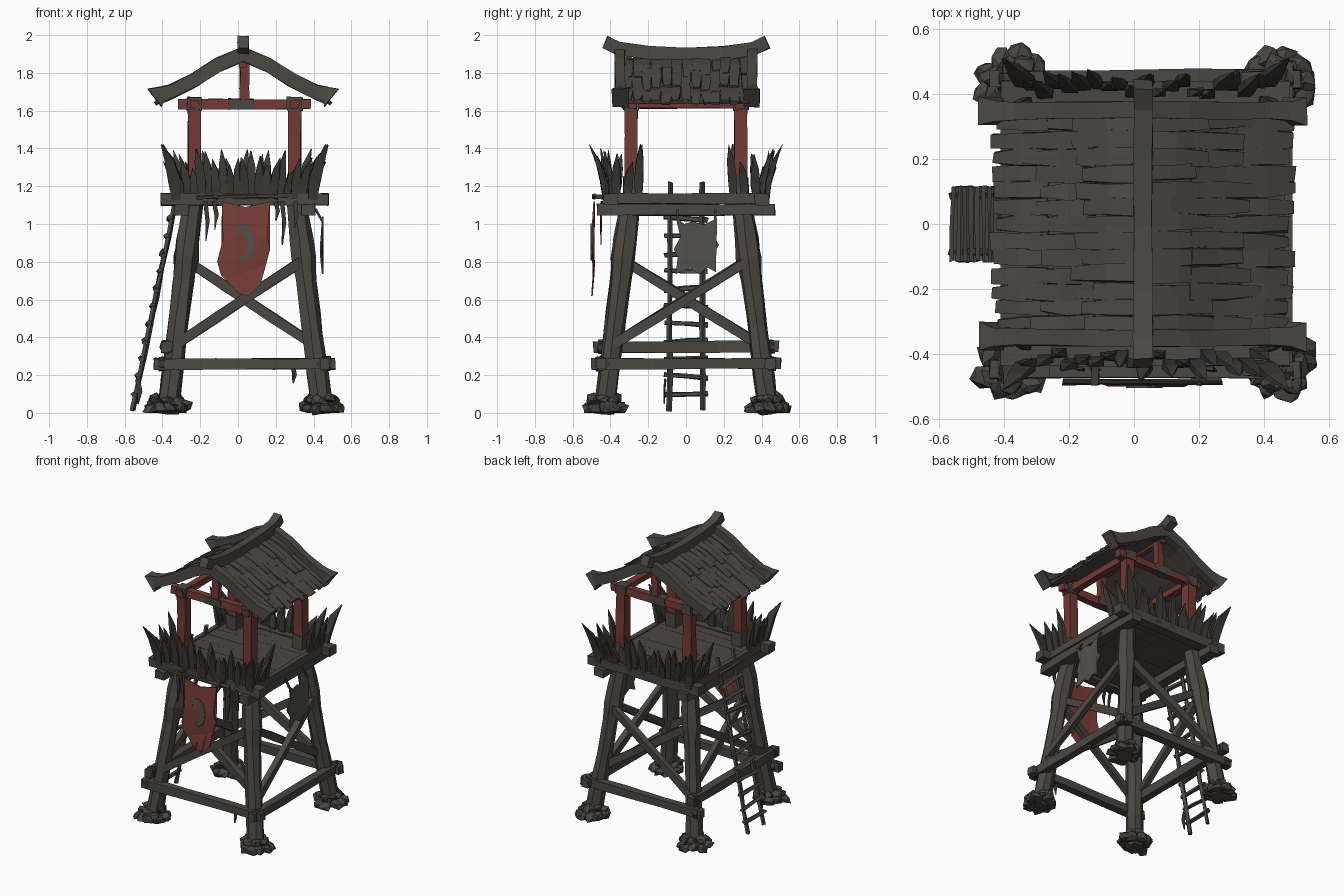
import bpy, bmesh, random
from math import sin, cos, tau, radians
from mathutils import Vector

random.seed(4)
if "Cube" in bpy.data.objects:
    bpy.data.objects.remove(bpy.data.objects["Cube"])

X, Y, Z = Vector((1, 0, 0)), Vector((0, 1, 0)), Vector((0, 0, 1))
CX = 0.035      # tower axis
RX = 0.027      # ridge axis
SIGNS = (-1, 1)


def material(name, r, g, b):
    mat = bpy.data.materials.new(name)
    mat.use_nodes = True
    mat.diffuse_color = (r, g, b, 1)
    mat.node_tree.nodes["Principled BSDF"].inputs["Base Color"].default_value = (r, g, b, 1)
    return mat


WOOD = material("weathered wood", 0.072, 0.065, 0.056)
DARK = material("charred wood", 0.045, 0.042, 0.037)
STONE = material("stone", 0.066, 0.061, 0.053)
PAINT = material("red painted wood", 0.17, 0.042, 0.034)
CLOTH = material("red cloth", 0.19, 0.047, 0.037)
HIDE = material("grey hide", 0.085, 0.082, 0.072)


def finish(name, bm, mat):
    bmesh.ops.recalc_face_normals(bm, faces=bm.faces)
    mesh = bpy.data.meshes.new(name)
    bm.to_mesh(mesh)
    bm.free()
    mesh.materials.append(mat)
    obj = bpy.data.objects.new(name, mesh)
    bpy.context.collection.objects.link(obj)


def wobble(amount):
    return Vector([random.uniform(-amount, amount) for _ in range(3)])


def sweep(bm, pts, w, h, sides=4, scales=None, ref=Z, rough=0.004):
    """Rough-hewn bar along a path; w lies across ref, h lies along it."""
    pts = [Vector(p) for p in pts]
    k = 0.707 if sides == 4 else 0.5
    rings = []
    for i, p in enumerate(pts):
        d = (pts[min(i + 1, len(pts) - 1)] - pts[max(i - 1, 0)]).normalized()
        side = d.cross(ref).normalized()
        up = side.cross(d)
        s = k * (scales[i] if scales else 1)
        angles = [tau * (j + 0.5) / sides for j in range(sides)]
        rings.append([bm.verts.new(p + side * cos(a) * w * s + up * sin(a) * h * s + wobble(rough))
                      for a in angles])
    for a, b in zip(rings, rings[1:]):
        for j in range(sides):
            n = (j + 1) % sides
            bm.faces.new((a[j], a[n], b[n], b[j]))
    bm.faces.new(rings[0])
    bm.faces.new(rings[-1])


def beam(bm, a, b, w, h, cuts=3, **kw):
    a, b = Vector(a), Vector(b)
    sweep(bm, [a.lerp(b, i / cuts) for i in range(cuts + 1)], w, h, **kw)


def single(name, mat, a, b, w, h, **kw):
    bm = bmesh.new()
    beam(bm, a, b, w, h, **kw)
    finish(name, bm, mat)


def plate(name, mat, outline, place, thick=0.008):
    """Thin ragged sheet; place maps (u, v, depth) to space."""
    bm = bmesh.new()
    front, back = [[bm.verts.new(place(u, v, t)) for u, v in outline] for t in (-thick / 2, thick / 2)]
    bm.faces.new(front)
    bm.faces.new(back[::-1])
    for i in range(len(front)):
        bm.faces.new((front[i - 1], front[i], back[i], back[i - 1]))
    bmesh.ops.triangulate(bm, faces=bm.faces)
    finish(name, bm, mat)


def leg_at(sx, sy, z):
    return Vector((CX + sx * (0.41 - 0.12 * z), sy * (0.435 - 0.125 * z), z))


# Legs with rubble footings
for sx in SIGNS:
    for sy in SIGNS:
        tag = ("front" if sy < 0 else "back") + ("_right" if sx < 0 else "_left")
        bm = bmesh.new()
        heights = (0, 0.2, 0.45, 0.7, 0.82, 0.92, 1.1)
        sweep(bm, [leg_at(sx, sy, z) for z in heights], 0.115, 0.115, 7,
              (1.05, 1, 0.95, 0.95, 1.15, 1.1, 0.95), Y, 0.006)
        finish(tag + "_leg", bm, WOOD)
        bm = bmesh.new()
        base = leg_at(sx, sy, 0)
        for count, radius, z, size in ((9, 0.08, 0.025, 0.038), (7, 0.058, 0.072, 0.03)):
            for i in range(count):
                a = tau * i / count
                c = base + Vector((cos(a) * radius, sin(a) * radius, z)) + wobble(0.012)
                rock = bmesh.ops.create_icosphere(bm, subdivisions=1, radius=size)["verts"]
                for v in rock:
                    v.co = c + Vector((v.co.x * 1.2, v.co.y * 1.2, v.co.z * 0.9)) + wobble(0.01)
                    v.co.z = max(v.co.z, 0)
        finish(tag + "_footing", bm, STONE)

# Rails, lashings and cross braces on all four sides
SIDES = {"front": ((-1, -1), (1, -1), -Y), "back": ((-1, 1), (1, 1), Y),
         "right": ((-1, -1), (-1, 1), -X), "left": ((1, -1), (1, 1), X)}
for tag, (a, b, out) in SIDES.items():
    z = 0.35 if tag == "right" else 0.26
    p, q = leg_at(*a, z) + out * 0.045, leg_at(*b, z) + out * 0.045
    along = (q - p).normalized()
    single(tag + "_rail", WOOD, p - along * 0.1, q + along * 0.1, 0.055, 0.058)
    bm = bmesh.new()
    for c in (p - along * 0.06, q + along * 0.06):
        beam(bm, c - along * 0.016, c + along * 0.016, 0.078, 0.078, 1, sides=7)
    finish(tag + "_lashings", bm, DARK)
    bm = bmesh.new()
    beam(bm, leg_at(*a, 0.36) + out * 0.03, leg_at(*b, 0.81) + out * 0.03, 0.04, 0.05)
    beam(bm, leg_at(*a, 0.81) - out * 0.02, leg_at(*b, 0.36) - out * 0.02, 0.04, 0.05)
    finish(tag + "_cross_brace", bm, WOOD)

# Platform
bm = bmesh.new()
for i in range(8):
    y = -0.35 + i * 0.1
    beam(bm, (CX - 0.37, y, 1.135), (CX + 0.37, y, 1.135), 0.099, 0.035, rough=0.001)
finish("floor_planks", bm, WOOD)
for s in SIGNS:
    single("platform_cross_beam", WOOD, (CX - 0.445, s * 0.4, 1.13), (CX + 0.445, s * 0.4, 1.13), 0.075, 0.062)
    single("platform_side_beam", WOOD, (CX + s * 0.335, -0.47, 1.075), (CX + s * 0.335, 0.47, 1.075), 0.075, 0.058)
    single("platform_edge_board", WOOD, (CX + s * 0.365, -0.43, 1.135), (CX + s * 0.365, 0.43, 1.135), 0.03, 0.055)


# Sharpened stakes
def stake(bm, x, y, height, lean, ref, width=0.048):
    pts = [Vector((x, y, 1.13)) + Z * height * t + Vector(lean) * t * t for t in (0, 0.35, 0.7, 1)]
    sweep(bm, pts, 0.028, width, 4, (0.7, 1, 0.8, 0.05), ref, 0.003)


for s, tag in ((-1, "front"), (1, "back")):
    bm = bmesh.new()
    for i in range(19):
        t = i / 9 - 1
        height = random.uniform(0.15, 0.27)
        stake(bm, CX + t * 0.34, s * random.uniform(0.39, 0.43), height,
              (t * 0.04 + random.uniform(-0.02, 0.02), s * random.uniform(0, 0.06), 0), X)
    for sx in SIGNS:
        stake(bm, CX + sx * 0.36, s * 0.43, 0.29, (sx * 0.08, s * 0.08, 0), X, 0.065)
        for y, height in ((0.37, 0.24), (0.31, 0.2), (0.25, 0.29)):
            stake(bm, CX + sx * 0.36, s * y, height, (sx * 0.07, -s * random.uniform(0, 0.03), 0), Y)
    finish(tag + "_stakes", bm, DARK)

# Roof posts, tie beams and plates
for sy in SIGNS:
    y = sy * 0.29
    for sx in SIGNS:
        x = CX + sx * 0.265
        single("roof_post", PAINT, (x, y, 1.15), (x, y, 1.63), 0.068, 0.066, ref=Y)
        single("post_boot", WOOD, (x, y, 1.15), (x, y, 1.25), 0.08, 0.08, cuts=1, ref=Y)
        single("post_cap", WOOD, (x - 0.04, y, 1.637), (x + 0.04, y, 1.637), 0.078, 0.068, cuts=1)
    single("tie_beam", PAINT, (CX - 0.35, y, 1.635), (CX + 0.35, y, 1.635), 0.05, 0.052)
    single("tie_sleeve", WOOD, (CX - 0.085, y, 1.635), (CX + 0.05, y, 1.635), 0.06, 0.055, cuts=1)
    single("king_post", PAINT, (CX, y, 1.64), (CX, y, 1.87), 0.05, 0.045, ref=Y)
    single("wall_plate", PAINT, (CX + sy * 0.265, -0.34, 1.635), (CX + sy * 0.265, 0.33, 1.635), 0.05, 0.045)
single("ridge_pole", PAINT, (RX, -0.33, 1.85), (RX, 0.33, 1.85), 0.04, 0.04)

# Roof: sagging slope profile as distance from ridge and height
SLOPE = ((0, 1.9), (0.13, 1.845), (0.26, 1.762), (0.38, 1.702), (0.443, 1.686), (0.467, 1.667))


def slope_z(d):
    for (a, za), (b, zb) in zip(SLOPE, SLOPE[1:]):
        if d <= b:
            return za + (zb - za) * (d - a) / (b - a)
    return SLOPE[-1][1]


for s, tag in ((-1, "right"), (1, "left")):
    bm = bmesh.new()
    sweep(bm, [(RX + s * d, 0, z - 0.034) for d, z in SLOPE[:4]] + [(RX + s * 0.435, 0, 1.643)],
          0.018, 0.65, ref=Y, rough=0)
    finish(tag + "_roof_deck", bm, WOOD)
    bm = bmesh.new()
    for row in range(3):
        for col in range(13):
            top = row * 0.145
            end = min(top + random.uniform(0.16, 0.22), random.uniform(0.44, 0.468))
            y = (col - 6) * 0.052 + random.uniform(-0.006, 0.006)
            lift = random.uniform(-0.006, 0.006)
            sweep(bm, [(RX + s * d, y, slope_z(d) - drop + lift)
                       for d, drop in ((top, 0.024), ((top + end) / 2, 0.016), (end, 0.012 if row < 2 else 0.03))],
                  0.018, 0.053, scales=(1, 1, random.uniform(0.55, 0.95)), ref=Y, rough=0.004)
    finish(tag + "_shingles", bm, WOOD)
    for sy in SIGNS:
        bm = bmesh.new()
        sweep(bm, [(RX + s * d, sy * (0.352 - 0.01 * d), z) for d, z in SLOPE], 0.072, 0.052,
              scales=(1, 1, 1, 1, 1.15, 1.7), ref=Y, rough=0.003)
        finish(tag + "_barge_board", bm, WOOD)

bm = bmesh.new()
half = ((0.43, 1.963), (0.36, 1.93), (0.2, 1.905))
sweep(bm, [(RX, -y, z) for y, z in half] + [(RX, 0, 1.896)] + [(RX, y, z) for y, z in half[::-1]],
      0.058, 0.07, rough=0.003)
finish("ridge_beam", bm, WOOD)


# Ladder on the right side
def ladder_x(z):
    return -0.558 + 0.203 * z


bm = bmesh.new()
for s in SIGNS:
    beam(bm, (ladder_x(0), s * 0.088, 0.012), (ladder_x(1.22), s * 0.085, 1.22), 0.03, 0.03, 8, sides=5, ref=Y)
finish("ladder_rails", bm, WOOD)
bm = bmesh.new()
for i in range(12):
    z = 0.1 + i * 0.093
    x = ladder_x(z) - 0.01
    tilt = random.uniform(-0.01, 0.01)
    beam(bm, (x, -0.115, z - tilt), (x, 0.115, z + tilt), 0.034, 0.028, 2, sides=5)
finish("ladder_rungs", bm, WOOD)

# Torn banner on the front with a crescent patch
BANNER = ((-.085, 1.12), (.04, 1.09), (.17, 1.12), (.155, .94), (.17, .865), (.14, .785), (.12, .68),
          (.09, .76), (.055, .62), (.02, .69), (.005, .63), (-.035, .72), (-.09, .73), (-.11, .8), (-.08, .92))


def banner_y(v):
    return -0.492 + 0.006 * sin(v * 18)


plate("banner", CLOTH, BANNER, lambda u, v, t: (u, banner_y(v) + t, v))
arc = [radians(a) for a in range(-100, 151, 25)]
crescent = [(0.028 + 0.06 * cos(a), 0.905 + 0.1 * sin(a)) for a in arc]
crescent += [(0.016 + 0.04 * cos(a), 0.9 + 0.072 * sin(a)) for a in arc[::-1]]
plate("crescent_patch", HIDE, crescent, lambda u, v, t: (u, -0.5 + t, v), 0.009)
single("banner_pole", DARK, (-0.22, -0.485, 1.14), (0.27, -0.485, 1.15), 0.022, 0.022, sides=5)
bm = bmesh.new()
for x in (-0.12, 0.2):
    beam(bm, (x, -0.39, 1.14), (x, -0.495, 1.145), 0.02, 0.02, 1)
finish("pole_brackets", bm, DARK)

# Hanging strips on the front edge, front rail and ladder foot
bm = bmesh.new()
for x, y, high, low in ((-0.17, -0.445, 1.12, 0.91), (-0.125, -0.445, 1.12, 0.97), (0.2, -0.445, 1.12, 1.02),
                        (0.235, -0.445, 1.12, 0.89), (0.3, -0.445, 1.12, 0.98), (0.29, -0.45, 0.25, 0.16),
                        (-0.53, -0.11, 0.18, 0.05)):
    sweep(bm, [(x, y, high), (x + 0.01, y - 0.005, (low + high) / 2), (x, y - 0.005, low)], 0.008, 0.024,
          scales=(1, 0.9, 0.2), ref=X, rough=0.003)
finish("hanging_strips", bm, DARK)

# Stretched hide on the left side
PELT = ((-.055, 1.04), (-.01, 1.0), (.04, 1.015), (.09, .995), (.165, 1.03), (.145, .94), (.175, .89), (.145, .84),
        (.158, .745), (.115, .77), (.07, .735), (.02, .765), (-.055, .735), (-.03, .8), (-.065, .865), (-.03, .93))
plate("stretched_hide", HIDE, PELT, lambda u, v, t: (0.443 + t + 0.006 * sin(v * 20), u, v))
bm = bmesh.new()
for y in (-0.045, 0.155):
    beam(bm, (0.443, y, 1.02), (0.41, y, 1.08), 0.012, 0.012, 1, ref=Y, rough=0.001)
finish("hide_cords", bm, DARK)
